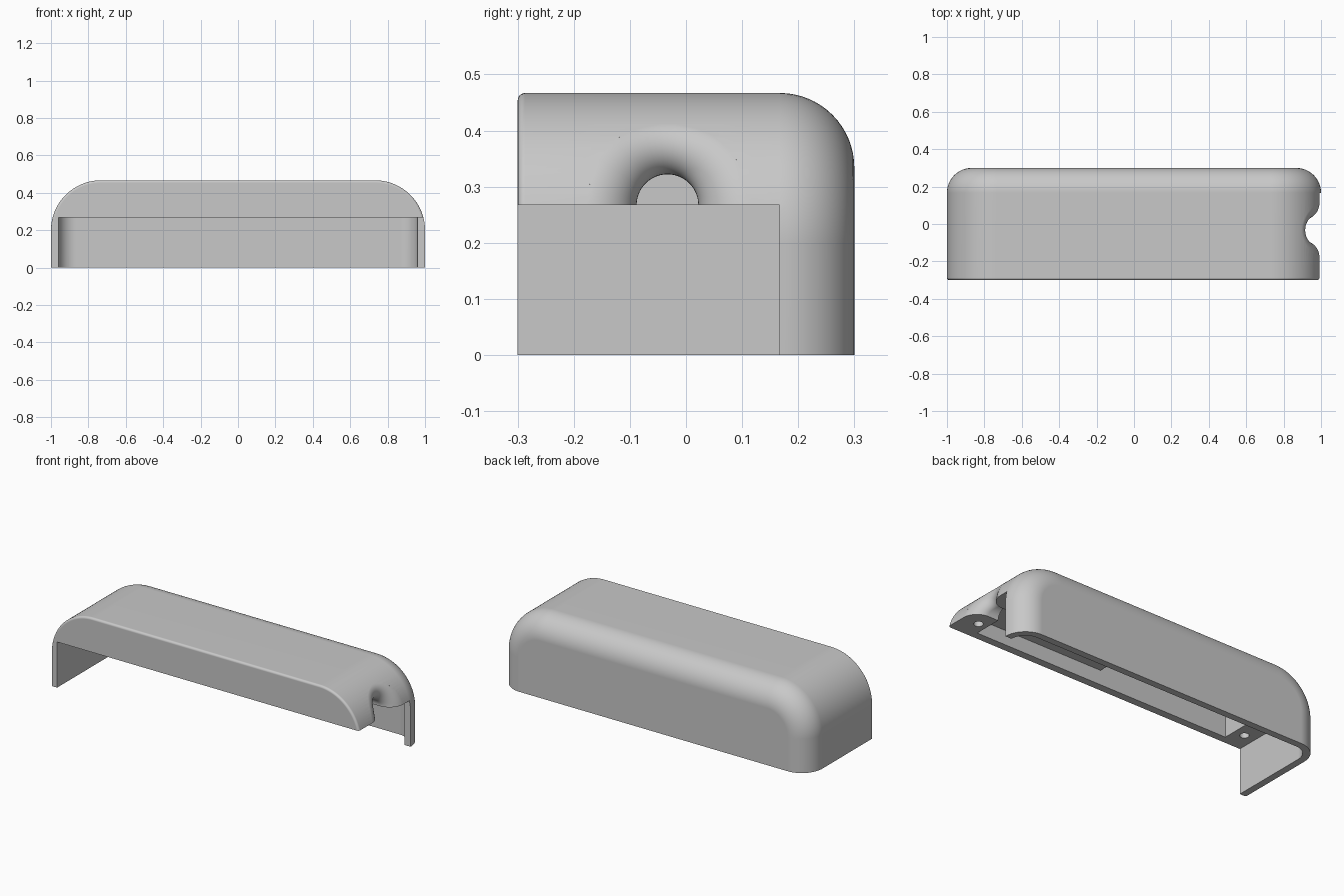
import bpy, bmesh
from math import sin, cos, pi, sqrt

if "Cube" in bpy.data.objects:
    bpy.data.objects.remove(bpy.data.objects["Cube"], do_unlink=True)

HALF, TOP, ROUND = 1.0, 0.467, 0.267      # half length, height, end radius
FRONT, BACK, FILLET = -0.3, 0.3, 0.133    # depth limits, rear edge radius
SILL = 0.267                              # underside of the solid upper part


def arc(cx, cy, r, start, end, n=24):
    """Points on an arc, angles in radians."""
    return [(cx + r * cos(start + (end - start) * i / n),
             cy + r * sin(start + (end - start) * i / n)) for i in range(n + 1)]


def loft(name, rings):
    """Closed solid through rings that all have the same number of points."""
    bm = bmesh.new()
    loops = [[bm.verts.new(p) for p in ring] for ring in rings]
    n = len(loops[0])
    for a, b in zip(loops, loops[1:]):
        for i in range(n):
            j = (i + 1) % n
            bm.faces.new((a[i], a[j], b[j], b[i]))
    bm.faces.new(loops[0])
    bm.faces.new(loops[-1])
    bmesh.ops.recalc_face_normals(bm, faces=bm.faces)
    mesh = bpy.data.meshes.new(name)
    bm.to_mesh(mesh)
    bm.free()
    obj = bpy.data.objects.new(name, mesh)
    bpy.context.collection.objects.link(obj)
    return obj


def cut(target, cutter):
    """Subtract the cutter and discard it."""
    cutter.hide_render = True
    mod = target.modifiers.new("cut", 'BOOLEAN')
    mod.operation, mod.solver, mod.object = 'DIFFERENCE', 'EXACT', cutter
    bpy.context.view_layer.objects.active = target
    bpy.ops.object.modifier_apply(modifier=mod.name)
    bpy.data.objects.remove(cutter, do_unlink=True)


def body_ring(inset, y):
    """Arched cross-section of the cover, shrunk by the inset."""
    r, cx, cz = ROUND - inset, HALF - ROUND, TOP - ROUND
    outline = [(HALF - inset, 0)] + arc(cx, cz, r, 0, pi / 2)
    outline += arc(-cx, cz, r, pi / 2, pi) + [(inset - HALF, 0)]
    return [(x, y, z) for x, z in outline]


# Outer body: small front edge fillet, large rear fillet
rings = []
for i in range(5):
    t = pi / 2 * i / 4
    rings.append(body_ring(0.013 * (1 - sin(t)), FRONT + 0.013 * (1 - cos(t))))
for i in range(17):
    t = pi / 2 * i / 16
    rings.append(body_ring(FILLET * (1 - cos(t)), BACK - FILLET * (1 - sin(t))))
cover = loft("cover_shell", rings)

# Lower opening: leaves a thin rear wall, one full end wall and one short one
ri, cx, cy = 0.093, 0.867, BACK - FILLET
plan = [(1.2, -0.5), (1.2, cy)] + arc(cx, cy, ri, 0, pi / 2, 12)
plan += arc(-cx, cy, ri, pi / 2, pi, 12) + [(-cx - ri, -0.5)]
cut(cover, loft("opening_cutter", [[(x, y, z) for x, y in plan] for z in (-0.1, SILL)]))

# Inner cavity with a stepped ceiling
step = [(-0.825, 0.2), (-0.825, 0.427), (0.01, 0.427),
        (0.01, 0.352), (0.835, 0.352), (0.835, 0.2)]
cut(cover, loft("cavity_cutter", [[(x, y, z) for x, z in step] for y in (-0.255, 0.19)]))

# Screw holes in the underside
for x in (-0.89, 0.89):
    for y in (-0.18, 0.115):
        circle = arc(x, y, 0.025, 0, 2 * pi, 24)[:-1]
        cut(cover, loft("screw_cutter", [[(u, v, z) for u, v in circle] for z in (0.2, 0.34)]))


def end_surface(z):
    """x of the rounded end at a height."""
    return HALF - ROUND + sqrt(ROUND ** 2 - max(z - TOP + ROUND, 0) ** 2)


# Flared cable outlet: blend from a round bore into the curved end
BORE, HOLE_Y = 0.055, -0.033
spokes = []
for i in range(64):
    a = 2 * pi * i / 64
    s = abs(sin(a))
    r = 0.09 - 0.04 * s
    rc = BORE + r
    # contact angle where the blend touches the end surface
    xc, phi = min((end_surface(SILL + (rc + r * sin(p)) * s) - r * cos(p), p)
                  for p in [pi / 2 * k / 60 for k in range(55)])
    pts = [(0.78, BORE)] + arc(xc, rc, r, -pi / 2, phi, 14)
    pts += [(xc + (r + 0.03) * cos(phi), rc + (r + 0.03) * sin(phi)), (1.15, rc)]
    spokes.append([(x, HOLE_Y + q * cos(a), SILL + q * sin(a)) for x, q in pts])
cut(cover, loft("outlet_cutter", list(zip(*spokes))))

# Finish: one plain grey, smooth curves with sharp edges kept
grey = bpy.data.materials.new("plain_grey")
grey.use_nodes = True
colour = (0.58, 0.58, 0.58, 1)
grey.diffuse_color = colour
grey.node_tree.nodes["Principled BSDF"].inputs["Base Color"].default_value = colour
cover.data.materials.clear()
cover.data.materials.append(grey)
bpy.ops.object.select_all(action='DESELECT')
cover.select_set(True)
bpy.context.view_layer.objects.active = cover
bpy.ops.object.shade_smooth_by_angle(angle=0.5)
weighted = cover.modifiers.new("weighted_normals", 'WEIGHTED_NORMAL')
weighted.keep_sharp = True
